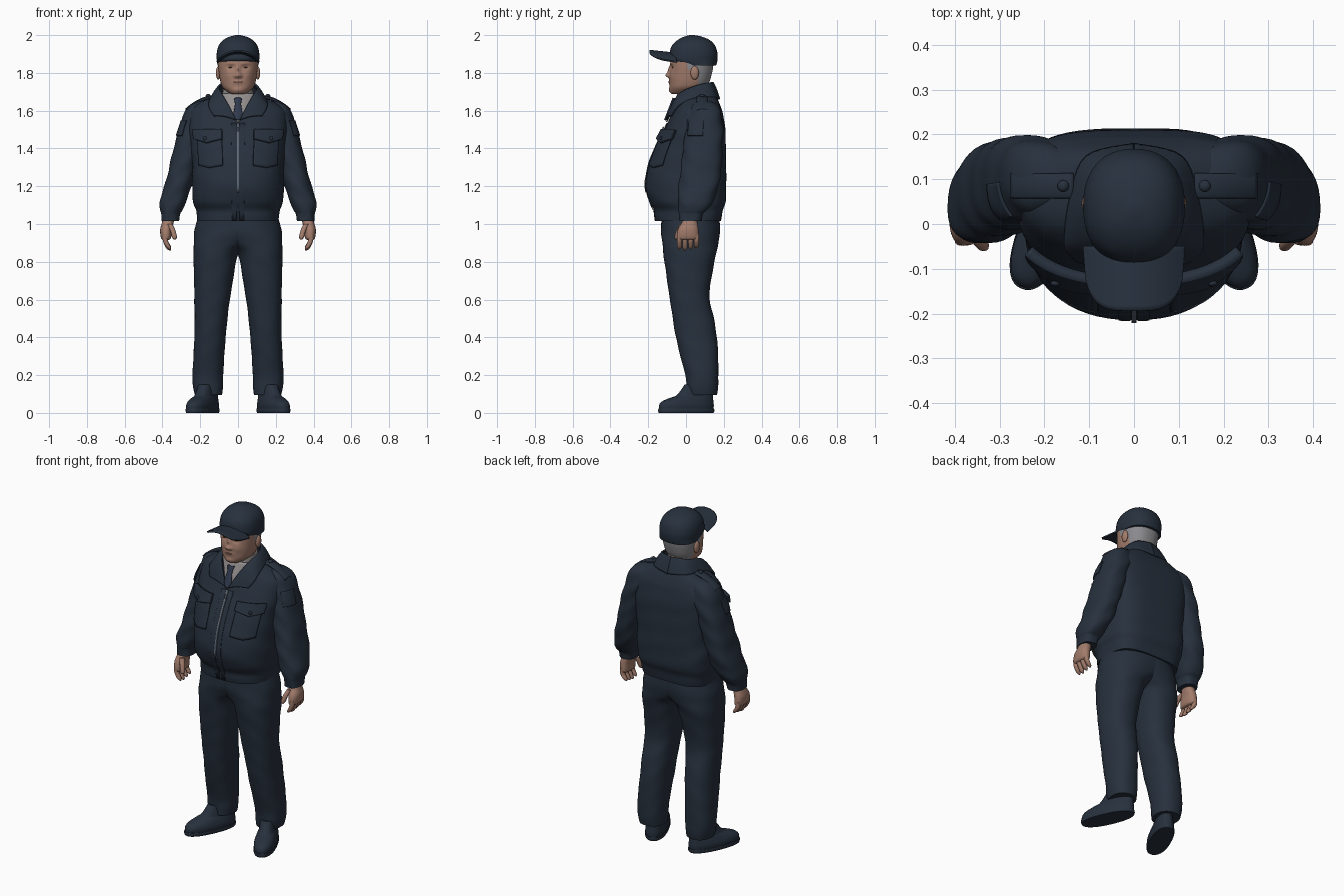
import bpy
import bmesh
from math import sin, cos, exp, pi, radians
from mathutils import Matrix, Vector

cube = bpy.data.objects.get("Cube")
if cube:
    bpy.data.objects.remove(cube)


def material(name, r, g, b):
    m = bpy.data.materials.new(name)
    m.use_nodes = True
    m.diffuse_color = (r, g, b, 1)
    shader = m.node_tree.nodes["Principled BSDF"]
    shader.inputs["Base Color"].default_value = (r, g, b, 1)
    shader.inputs["Roughness"].default_value = 0.8
    return m


NAVY = material("navy cloth", .020, .030, .047)
SKIN = material("skin", .36, .20, .148)
HAIR = material("grey hair", .26, .26, .275)
SHIRT = material("pale shirt", .30, .28, .275)
TIE = material("blue tie", .03, .042, .075)
METAL = material("zip metal", .12, .145, .18)
DARK = material("dark eyes", .05, .03, .025)
LIP = material("lips", .26, .125, .095)


def finish(name, bm, mats, mirror=False, thick=0, paint=None):
    """Turn a bmesh into a smooth shaded object with optional thickness and mirror."""
    bmesh.ops.recalc_face_normals(bm, faces=bm.faces)
    if paint:
        for f in bm.faces:
            f.material_index = paint(f.calc_center_median())
    me = bpy.data.meshes.new(name)
    bm.to_mesh(me)
    bm.free()
    for m in mats:
        me.materials.append(m)
    me.shade_smooth()
    me.set_sharp_from_angle(angle=radians(50))
    ob = bpy.data.objects.new(name, me)
    bpy.context.scene.collection.objects.link(ob)
    if thick:
        s = ob.modifiers.new("thickness", "SOLIDIFY")
        s.thickness, s.offset = thick, 0
    if mirror:
        ob.modifiers.new("mirror", "MIRROR")
    return ob


def blend(rows, t):
    """Smooth spline through rows of numbers at position t (in row steps)."""
    last = len(rows) - 1
    i = min(int(t), last - 1)
    f = t - i
    a, b, c, d = (rows[max(0, min(last, i + k))] for k in (-1, 0, 1, 2))
    return [q + .5 * f * (r - p + f * (2*p - 5*q + 4*r - s + f * (3*(q - r) + s - p)))
            for p, q, r, s in zip(a, b, c, d)]


def full(rows):
    """Rows are z, x0, x1, y0, y1; a row of four is symmetric with a half width."""
    return [r if len(r) == 5 else (r[0], -r[1], r[1], r[2], r[3]) for r in rows]


def section(rows, t, a, fold=0, off=0, back=2.3):
    """Point on the rounded cross section at angle a, with cloth folds."""
    z, x0, x1, y0, y1 = blend(rows, t)
    k = 1 + fold * (sin(50*z + 4*cos(a) + 2*sin(a)) + .6*sin(33*z - 3*a + 1))
    c, s = cos(a), sin(a)
    e = 2 / (back if s > 0 else 2.3)
    px = abs(c) ** e * (1 if c > 0 else -1)
    py = abs(s) ** e * (1 if s > 0 else -1)
    return Vector(((x0+x1)/2 + px*((x1-x0)/2*k + off), (y0+y1)/2 + py*((y1-y0)/2*k + off), z))


def loft(name, rows, mats, mirror=False, fold=0, paint=None, sides=48, steps=5, back=2.3, shape=None):
    rows = full(rows)
    bm = bmesh.new()
    rings = []
    for i in range((len(rows) - 1) * steps + 1):
        pts = [section(rows, i/steps, 2*pi*j/sides, fold, 0, back) for j in range(sides)]
        rings.append([bm.verts.new(shape(p) if shape else p) for p in pts])
    for lo, hi in zip(rings, rings[1:]):
        for j in range(sides):
            k = (j + 1) % sides
            bm.faces.new((lo[j], lo[k], hi[k], hi[j]))
    bm.faces.new(rings[0])
    bm.faces.new(rings[-1])
    return finish(name, bm, mats, mirror, paint=paint)


def sheet(name, func, mat, thick, mirror=False, nu=16, nv=12):
    """Thin shell from a function of u and v, both from 0 to 1."""
    bm = bmesh.new()
    g = [[bm.verts.new(func(i/nu, j/nv)) for j in range(nv + 1)] for i in range(nu + 1)]
    for i in range(nu):
        for j in range(nv):
            bm.faces.new((g[i][j], g[i+1][j], g[i+1][j+1], g[i][j+1]))
    return finish(name, bm, [mat], mirror, thick)


def on_surface(rows, angle, z, fold, off):
    """Point on a loft at an angle in degrees and a height."""
    rows = full(rows)
    for i, (p, q) in enumerate(zip(rows, rows[1:])):
        if min(p[0], q[0]) <= z <= max(p[0], q[0]):
            return section(rows, i + (z - p[0]) / (q[0] - p[0]), radians(angle), fold, off)


def patch(name, rows, a0, a1, z0, z1, mat, thick, fold=0, point=0, mirror=True):
    """Panel that follows a loft between two angles and two heights."""
    def at(u, v):
        low = z0 - point * (1 - abs(2*u - 1))
        return on_surface(rows, a0 + (a1 - a0)*u, low + (z1 - low)*v, fold, thick/2)
    return sheet(name, at, mat, thick, mirror)


def ball(name, loc, radii, mat, mirror=False):
    bm = bmesh.new()
    bmesh.ops.create_uvsphere(bm, u_segments=20, v_segments=12, radius=1,
                              matrix=Matrix.Translation(loc) @ Matrix.Diagonal((*radii, 1)))
    return finish(name, bm, [mat], mirror)


# Jacket body
torso = [(1.015, .215, -.163, .185), (1.04, .218, -.166, .19), (1.075, .222, -.17, .196),
         (1.12, .238, -.195, .209), (1.2, .243, -.213, .213), (1.3, .242, -.2, .212),
         (1.4, .25, -.163, .212), (1.5, .262, -.114, .208), (1.58, .258, -.077, .197),
         (1.62, .232, -.056, .184), (1.65, .184, -.042, .172), (1.675, .128, -.03, .16),
         (1.69, .09, -.015, .15)]
loft("jacket_body", torso, [NAVY], fold=.005, sides=64, back=3.6)
patch("chest_pocket", torso, -74, -36, 1.31, 1.47, NAVY, .009, .005, .012)
patch("pocket_flap", torso, -75, -34, 1.448, 1.497, NAVY, .026, .005, .02)
patch("front_placket", torso, -89, -84, 1.02, 1.53, NAVY, .003, .005)
patch("zip", torso, -90.7, -89.3, 1.17, 1.53, METAL, .006, .005, mirror=False)
ball("zip_pull", on_surface(torso, -90, 1.5, 0, .006), (.006, .006, .016), METAL)
ball("pocket_button", on_surface(torso, -55, 1.452, 0, .027), (.011, .007, .011), NAVY, True)

# Sleeves with cuffs and arm badges
sleeve = [(1.655, .14, .195, .07, .115), (1.642, .13, .235, .045, .15), (1.615, .13, .27, .022, .176),
          (1.57, .14, .291, .008, .19), (1.5, .165, .314, -.002, .195), (1.4, .192, .341, -.014, .193),
          (1.3, .22, .364, -.027, .187), (1.2, .245, .39, -.038, .173), (1.12, .275, .414, -.044, .142),
          (1.075, .293, .412, -.04, .112), (1.055, .305, .407, -.037, .092), (1.015, .312, .407, -.035, .083)]
loft("sleeve", sleeve, [NAVY], True, fold=.024, back=2.5)
patch("arm_badge", sleeve, -55, -2, 1.465, 1.545, NAVY, .005, .024)

# Shoulder straps
sheet("shoulder_strap",
      lambda u, v: (.135 + .138*u, .085 + .052*(v - .5), 1.676 - 2.9*(.015 + .138*u)**2 - .006*(2*v - 1)**2),
      NAVY, .012, True)
ball("strap_button", (.158, .085, 1.679), (.013, .013, .009), NAVY, True)

# Folded jacket collar, as pairs of inner and outer edge points
collar = [(0, .14, 1.75, 0, .176, 1.66), (.075, .115, 1.745, .105, .148, 1.67),
          (.1, .04, 1.725, .14, .055, 1.668), (.086, -.03, 1.69, .152, -.025, 1.637),
          (.048, -.074, 1.625, .15, -.056, 1.61), (.01, -.101, 1.55, .128, -.08, 1.572)]


def collar_point(u, v):
    p = blend(collar, u * (len(collar) - 1))
    return Vector(p[:3]).lerp(Vector(p[3:]), v) + Vector((0, -.006*u*sin(pi*v), .008 * sin(pi * v)))


sheet("jacket_collar", collar_point, NAVY, .011, True, nu=30)

# Shirt and tie
loft("shirt_collar", [(1.61, .09, -.046, .13), (1.66, .086, -.046, .13), (1.715, .079, -.042, .125)], [SHIRT])
sheet("shirt_front", lambda u, v: ((2*u - 1) * (.085 - .08*v), -.042 - .061*v + .02*(2*u - 1)**2 * (1 - v),
                                   1.69 - .15*v), SHIRT, .006)
tie_width = [(.021,), (.014,), (.018,), (.022,), (.008,)]
sheet("tie", lambda u, v: ((2*u - 1) * blend(tie_width, 4*v)[0], -.061 - .045*v - .006*sin(pi*u),
                           1.667 - .117*v), TIE, .009)

# Head: bumps are x, z, width, height and depth
bumps = {"nose": (0, 1.787, .015, .014, .02), "bridge": (0, 1.815, .011, .022, .011),
         "nostril": (.015, 1.783, .009, .009, .008), "cheek": (.05, 1.785, .022, .024, .005),
         "socket": (.037, 1.829, .02, .012, -.008), "brow": (.035, 1.851, .03, .008, .004),
         "mouth": (0, 1.752, .028, .012, .005), "chin": (0, 1.708, .026, .014, .007)}


def face_shape(p):
    if p.y < 0:
        p.y -= sum(d * exp(-((abs(p.x) - x) / w)**2 - ((p.z - z) / h)**2) for x, z, w, h, d in bumps.values())
    return p


loft("neck", [(1.64, .07, -.03, .115), (1.75, .072, -.03, .118)], [SKIN])
loft("head", [(1.687, .025, -.07, -.01), (1.695, .05, -.08, .05), (1.72, .079, -.086, .095),
              (1.75, .092, -.087, .122), (1.8, .101, -.085, .138), (1.85, .106, -.082, .146),
              (1.89, .105, -.075, .15), (1.93, .07, -.04, .1)], [SKIN, HAIR],
     paint=lambda c: int((c.y > .065 and c.z > 1.725) or (c.y > .008 and c.z > 1.815)),
     sides=144, steps=10, shape=face_shape)
ball("ear", (.104, .046, 1.8), (.013, .022, .036), SKIN, True)
ball("eye", (.038, -.069, 1.829), (.013, .005, .003), DARK, True)
ball("lips", (0, -.089, 1.752), (.024, .005, .004), LIP)

# Peaked cap
loft("cap_crown", [(1.84, .108, -.03, .16), (1.865, .112, -.086, .166), (1.9, .113, -.087, .167),
                   (1.94, .104, -.077, .156), (1.97, .083, -.05, .131), (1.99, .05, -.015, .09),
                   (2, .012, .02, .045)], [NAVY])


def brim_point(u, v):
    s = 2*u - 1
    reach = max(0, 1 - abs(s)**4) ** .4
    return (.111 * s, -.05 - .144 * v * reach, 1.902 + .015*v*reach - .045*s*s)


sheet("cap_brim", brim_point, NAVY, .01, nu=40)

# Hands
loft("palm", [(1.05, .335, .395, -.01, .055), (1.01, .34, .402, -.022, .06),
              (.97, .35, .412, -.043, .066), (.925, .355, .407, -.048, .066), (.915, .37, .39, -.03, .045)],
     [SKIN], True, sides=24)


def finger(name, path, r):
    rows = [(z, x - w, x + w, y - w, y + w)
            for (x, y, z), w in zip(path, (r, r, r * .9, r * .3))]
    loft(name, rows, [SKIN], True, sides=12, steps=4)


for i, label in enumerate(("index", "middle", "ring", "little")):
    y = -.035 + .03 * i
    tip = .86 + .006 * abs(i - 1)
    finger(label + "_finger", [(.387, y, .945), (.384, y, .91), (.368, y, tip + .012), (.36, y, tip)], .0135)
finger("thumb", [(.36, -.02, 1), (.345, -.038, .965), (.336, -.048, .93), (.335, -.05, .918)], .014)

# Trousers: the two legs overlap to form the seat
loft("trouser_leg", [(1.04, -.17, .214, -.13, .176), (.96, -.15, .23, -.132, .18),
                     (.9, -.07, .235, -.126, .171), (.86, -.012, .236, -.121, .163),
                     (.8, .01, .235, -.114, .151), (.7, .027, .233, -.1, .132),
                     (.6, .043, .231, -.085, .125), (.5, .056, .23, -.07, .148),
                     (.4, .065, .231, -.053, .163), (.3, .073, .236, -.03, .17),
                     (.2, .078, .241, -.003, .171), (.14, .08, .239, .002, .17),
                     (.095, .085, .228, .006, .164)], [NAVY], True, fold=.007)

# Shoes, turned outwards
shoe_place = Matrix.Translation((.186, .005, 0)) @ Matrix.Rotation(radians(24), 4, "Z")
upper = loft("shoe_upper", [(.015, .058, -.158, .15), (.04, .06, -.158, .152), (.06, .056, -.142, .15),
                            (.078, .05, -.1, .148), (.095, .045, -.055, .146), (.15, .04, -.01, .13)],
             [NAVY], True)
sole = loft("shoe_sole", [(0, .059, -.16, .151), (.01, .062, -.163, .155), (.022, .061, -.162, .154)],
            [NAVY], True)
for ob in (upper, sole):
    ob.data.transform(shoe_place)
